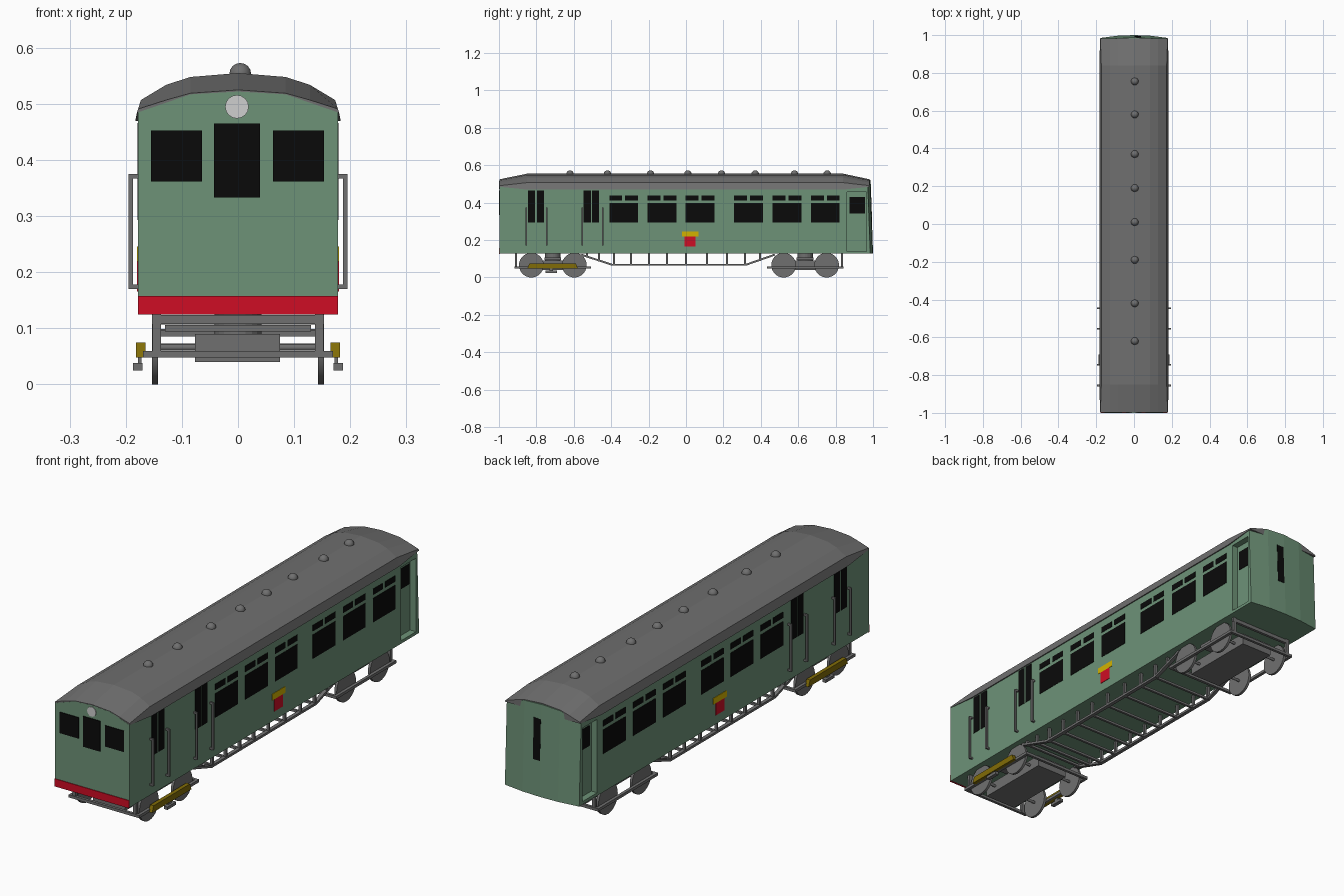
import bpy, bmesh, math
from mathutils import Matrix, Vector

if "Cube" in bpy.data.objects:
    bpy.data.objects.remove(bpy.data.objects["Cube"])


def material(name, rgb):
    m = bpy.data.materials.new(name)
    m.diffuse_color = (*rgb, 1)
    m.use_nodes = True
    m.node_tree.nodes["Principled BSDF"].inputs["Base Color"].default_value = m.diffuse_color
    return m


GREEN = material("body green", (0.155, 0.29, 0.187))
GREY = material("metal grey", (0.16, 0.16, 0.16))
BLACK = material("window black", (0.003, 0.003, 0.003))
RED = material("warning red", (0.62, 0.004, 0.018))
YELLOW = material("badge yellow", (0.65, 0.45, 0.0))
OCHRE = material("beam ochre", (0.22, 0.15, 0.002))
WHITE = material("lamp white", (0.62, 0.62, 0.62))


def finish(name, bm, mat, smooth=False):
    bmesh.ops.recalc_face_normals(bm, faces=bm.faces[:])
    me = bpy.data.meshes.new(name)
    bm.to_mesh(me)
    bm.free()
    me.materials.append(mat)
    ob = bpy.data.objects.new(name, me)
    bpy.context.collection.objects.link(ob)
    if smooth:
        bpy.ops.object.select_all(action='DESELECT')
        ob.select_set(True)
        bpy.context.view_layer.objects.active = ob
        bpy.ops.object.shade_smooth_by_angle(angle=math.radians(40))
    return ob


def box(bm, x0, x1, y0, y1, z0, z1):
    m = Matrix.Translation(((x0 + x1) / 2, (y0 + y1) / 2, (z0 + z1) / 2)) @ \
        Matrix.Diagonal((abs(x1 - x0), y1 - y0, z1 - z0, 1))
    return bmesh.ops.create_cube(bm, size=1, matrix=m)["verts"]


def pair(bm, x0, x1, *yz):
    # same box on both sides of the car
    return [v for s in (-1, 1) for v in box(bm, s * x0, s * x1, *yz)]


def cyl(bm, centre, r, depth, axis, seg=24):
    rot = Matrix.Rotation(math.pi / 2, 4, axis)
    bmesh.ops.create_cone(bm, cap_ends=True, segments=seg, radius1=r, radius2=r,
                          depth=depth, matrix=Matrix.Translation(centre) @ rot)


def bar(bm, a, b, w):
    # square bar between two points lying in a y-z plane
    a, b = Vector(a), Vector(b)
    d = b - a
    m = Matrix.Translation((a + b) / 2) @ Matrix.Rotation(math.atan2(d.z, d.y), 4, 'X') @ \
        Matrix.Diagonal((w * 1.6, d.length, w, 1))
    bmesh.ops.create_cube(bm, size=1, matrix=m)


# --- body shell: arched top, bowed and slightly leaning rear wall
bm = bmesh.new()
cols = []
for x, zt, yr in ((-.178, .485, .985), (-.085, .517, .997), (0, .522, 1),
                  (.085, .517, .997), (.178, .485, .985)):
    cols.append([bm.verts.new(p) for p in
                 ((x, -.997, .127), (x, -.997, zt), (x, yr - .013, zt), (x, yr, .127))])
for a, b in zip(cols, cols[1:]):
    for i in range(4):
        j = (i + 1) % 4
        bm.faces.new((a[i], a[j], b[j], b[i]))
bm.faces.new(cols[0])
bm.faces.new(cols[-1])
body = finish("body_shell", bm, GREEN)

# recessed rear side doorways
bm = bmesh.new()
pair(bm, .150, .25, .862, .964, .14, .458)
cutter = finish("doorway_cutter", bm, GREEN)
cutter.hide_render = True
mod = body.modifiers.new("doorways", 'BOOLEAN')
mod.object = cutter
mod.operation = 'DIFFERENCE'
mod.solver = 'EXACT'
bpy.context.view_layer.objects.active = body
bpy.ops.object.modifier_apply(modifier=mod.name)
bpy.data.objects.remove(cutter)

# --- roof: arched profile that drops at both ends
full = [(.183, .47), (.173, .507), (.128, .534), (.085, .548), (0, .555)]
end = [(.180, .485), (.178, .491), (.128, .507), (.085, .519), (0, .525)]
bm = bmesh.new()
rings = []
for y, prof in ((-.9965, end), (-.85, full), (.84, full), (.982, end)):
    pts = prof + [(-x, z) for x, z in prof[-2::-1]]
    rings.append([bm.verts.new((x, y, z)) for x, z in pts])
for a, b in zip(rings, rings[1:]):
    for i in range(len(a)):
        j = (i + 1) % len(a)
        bm.faces.new((a[i], a[j], b[j], b[i]))
bm.faces.new(rings[0])
bm.faces.new(rings[-1])
finish("roof", bm, GREY)

# roof vents
bm = bmesh.new()
for y in (-.62, -.42, -.19, .01, .19, .37, .58, .755):
    bmesh.ops.create_uvsphere(bm, u_segments=14, v_segments=8, radius=.02,
                              matrix=Matrix.Translation((.004, y, .553)))
finish("roof_vents", bm, GREY, True)

# --- side windows: large panes with two small panes above each
bm = bmesh.new()
for y in (-.41, -.205, -.002, .257, .463, .668):
    pair(bm, .174, .1795, y, y + .154, .293, .397)
    pair(bm, .174, .1795, y, y + .069, .412, .438)
    pair(bm, .174, .1795, y + .085, y + .154, .412, .438)
finish("side_windows", bm, BLACK)

# side door panes
bm = bmesh.new()
for y in (-.845, -.797, -.547, -.503):
    pair(bm, .174, .1795, y, y + .038, .293, .466)
finish("side_door_windows", bm, BLACK)

# rear doorway panes
bm = bmesh.new()
pair(bm, .147, .152, .875, .957, .342, .43)
finish("rear_doorway_windows", bm, BLACK)

# grab rails beside the doors
bm = bmesh.new()
for y in (-.855, -.745, -.555, -.445):
    pair(bm, .187, .195, y - .004, y + .004, .17, .375)
    for z in (.17, .367):
        pair(bm, .175, .19, y - .004, y + .004, z, z + .008)
finish("grab_rails", bm, GREY)

# side badge
bm = bmesh.new()
pair(bm, .174, .180, -.022, .068, .219, .246)
finish("badge_top", bm, YELLOW)
bm = bmesh.new()
pair(bm, .174, .180, -.007, .052, .166, .219)
finish("badge_bottom", bm, RED)

# --- front: windows, red stripe, lamp
bm = bmesh.new()
box(bm, -.155, -.064, -1, -.994, .362, .453)
box(bm, -.043, .039, -1, -.994, .333, .465)
box(bm, .062, .153, -1, -.994, .362, .453)
finish("front_windows", bm, BLACK)
bm = bmesh.new()
box(bm, -.178, .178, -1, -.994, .125, .158)
finish("front_stripe", bm, RED)
bm = bmesh.new()
cyl(bm, (-.002, -.9965, .495), .021, .007, 'X', 16)
finish("front_lamp", bm, WHITE)

# rear window, leaning with the wall
bm = bmesh.new()
vs = box(bm, -.017, .017, -.004, .004, -.089, .089)
bmesh.ops.transform(bm, verts=vs, matrix=Matrix.Translation((.02, .9885, .369)) @
                    Matrix.Rotation(.0356, 4, 'X'))
finish("rear_window", bm, BLACK)

# --- bogies
for label, yc, out in (("front", -.712, -1), ("rear", .637, 1)):
    bm = bmesh.new()
    for dy in (-.115, .115):
        for s in (-1, 1):
            cyl(bm, (s * .148, yc + dy, .066), .066, .011, 'Y', 28)
    finish(label + "_wheels", bm, GREY, True)
    bm = bmesh.new()
    for dy in (-.115, .115):
        cyl(bm, (0, yc + dy, .066), .006, .30, 'Y', 10)
    finish(label + "_axles", bm, GREY, True)
    bm = bmesh.new()
    pair(bm, .156, .169, yc - .205, yc + .205, .048, .06)
    for e in (-1, 1):
        y = yc + e * .199
        box(bm, -.169, .169, y - .006, y + .006, .048, .06)
    y = yc + out * .197
    pair(bm, .137, .152, y - .006, y + .006, .05, .128)
    box(bm, -.153, .153, y - .006, y + .006, .108, .124)
    finish(label + "_bogie_frame", bm, GREY)
    bm = bmesh.new()
    box(bm, -.077, .075, yc - .17, yc + .17, .04, .09)
    finish(label + "_bogie_block", bm, GREY)
    bm = bmesh.new()
    cyl(bm, (0, yc, .108), .042, .04, 'Z', 20)
    box(bm, -.13, .13, yc - .045, yc + .045, .094, .106)
    finish(label + "_bolster", bm, GREY)

# pickup beams and shoes on the front bogie
bm = bmesh.new()
for v in pair(bm, .165, .182, -.848, -.578, .048, .075):
    if v.co.z > .06:
        v.co.y = -.713 + (v.co.y + .713) * .92
finish("pickup_beams", bm, OCHRE)
bm = bmesh.new()
pair(bm, .170, .187, -.75, -.69, .025, .038)
pair(bm, .172, .178, -.73, -.71, .036, .05)
finish("pickup_shoes", bm, GREY)

# --- underfloor truss
path = [(-.56, .122), (-.395, .068), (.32, .068), (.475, .122)]
bm = bmesh.new()
for s in (-1, 1):
    for (y0, z0), (y1, z1) in zip(path, path[1:]):
        bar(bm, (s * .145, y0, z0), (s * .145, y1, z1), .010)
for y in (-.53, -.465, -.385, -.294, -.198, -.102, 0, .112, .219, .315, .395):
    z = .068
    if y < -.395:
        z += (-.395 - y) * .327
    elif y > .32:
        z += (y - .32) * .348
    pair(bm, .139, .151, y - .005, y + .005, z, .13)
    box(bm, -.145, .145, y - .005, y + .005, z - .005, z + .005)
finish("underfloor_truss", bm, GREY)
